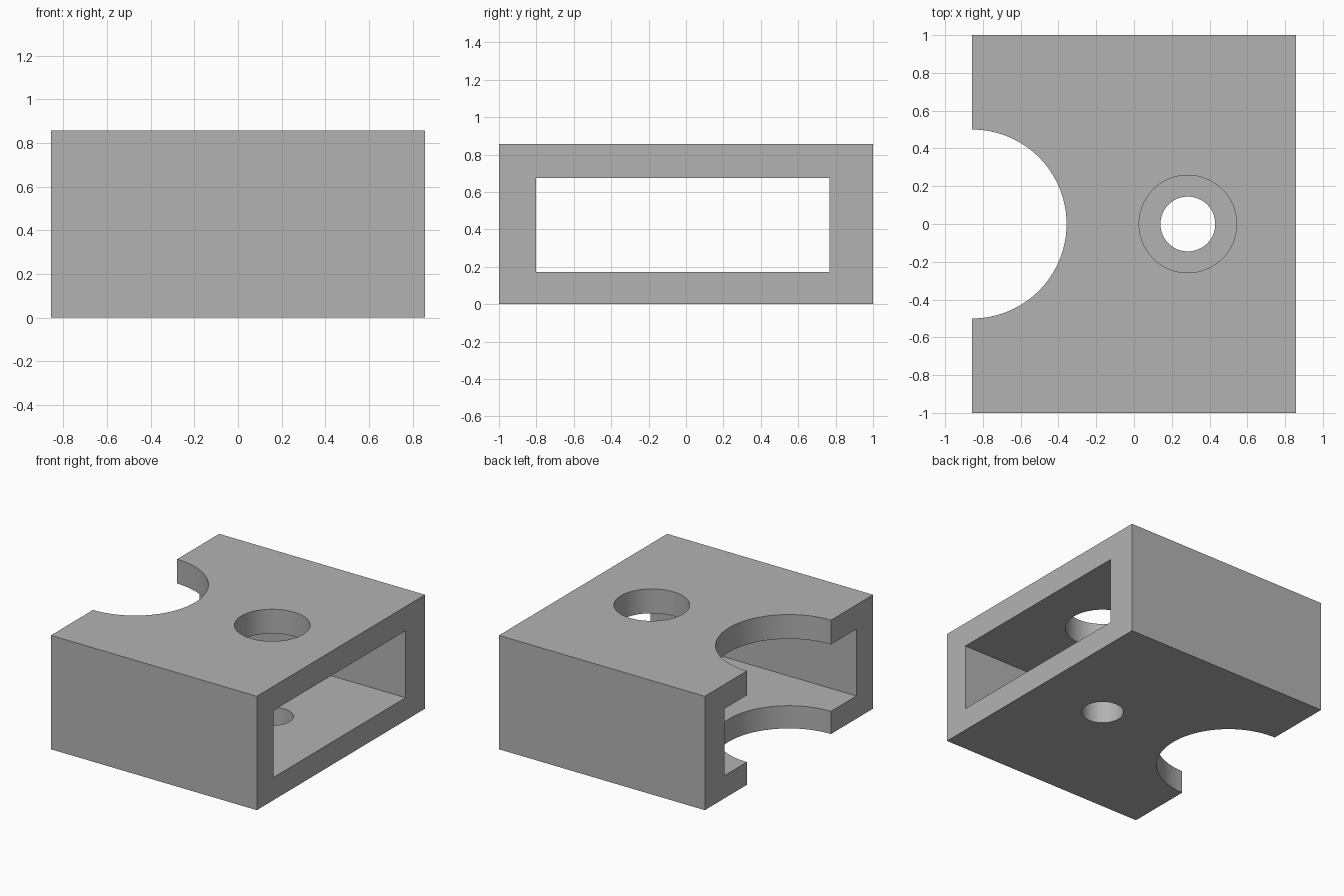
import bpy

cube = bpy.data.objects.get("Cube")
if cube:
    bpy.data.objects.remove(cube, do_unlink=True)

HALF_X, HALF_Y, HEIGHT = 0.857, 1.0, 0.857
FLOOR, CEILING = 0.171, 0.674
HOLE_X = 0.285

grey = bpy.data.materials.new("plain grey")
grey.use_nodes = True
colour = (0.45, 0.45, 0.45, 1)
grey.diffuse_color = colour
grey.node_tree.nodes["Principled BSDF"].inputs["Base Color"].default_value = colour


def box(name, low, high):
    centre = [(a + b) / 2 for a, b in zip(low, high)]
    bpy.ops.mesh.primitive_cube_add(size=1, location=centre)
    ob = bpy.context.object
    ob.name = name
    ob.scale = [b - a for a, b in zip(low, high)]
    bpy.ops.object.transform_apply(location=True, rotation=False, scale=True)
    ob.data.materials.append(grey)
    return ob


def cylinder(name, x, radius, bottom, top):
    bpy.ops.mesh.primitive_cylinder_add(
        vertices=96, radius=radius, depth=top - bottom,
        location=(x, 0, (top + bottom) / 2))
    ob = bpy.context.object
    ob.name = name
    ob.data.materials.append(grey)
    return ob


# Solid block
body = box("bracket_body", (-HALF_X, -HALF_Y, 0), (HALF_X, HALF_Y, HEIGHT))

# Rectangular tunnel, round side notch, wide top hole and narrow bottom hole
middle = (FLOOR + CEILING) / 2
cutters = [
    box("tunnel_cutter", (-2, -0.802, FLOOR), (2, 0.768, CEILING)),
    cylinder("notch_cutter", -HALF_X, 0.5, -1, 2),
    cylinder("top_hole_cutter", HOLE_X, 0.258, middle, 2),
    cylinder("bottom_hole_cutter", HOLE_X, 0.145, -1, middle),
]

for cutter in cutters:
    cutter.hide_render = True
    cut = body.modifiers.new(cutter.name, "BOOLEAN")
    cut.operation = "DIFFERENCE"
    cut.solver = "EXACT"
    cut.object = cutter

# Apply the cuts and discard the cutters
bpy.ops.object.select_all(action="DESELECT")
body.select_set(True)
bpy.context.view_layer.objects.active = body
for cutter in cutters:
    bpy.ops.object.modifier_apply(modifier=cutter.name)
    bpy.data.objects.remove(cutter, do_unlink=True)

# Smooth round walls, crisp edges
bpy.ops.object.shade_smooth_by_angle()
